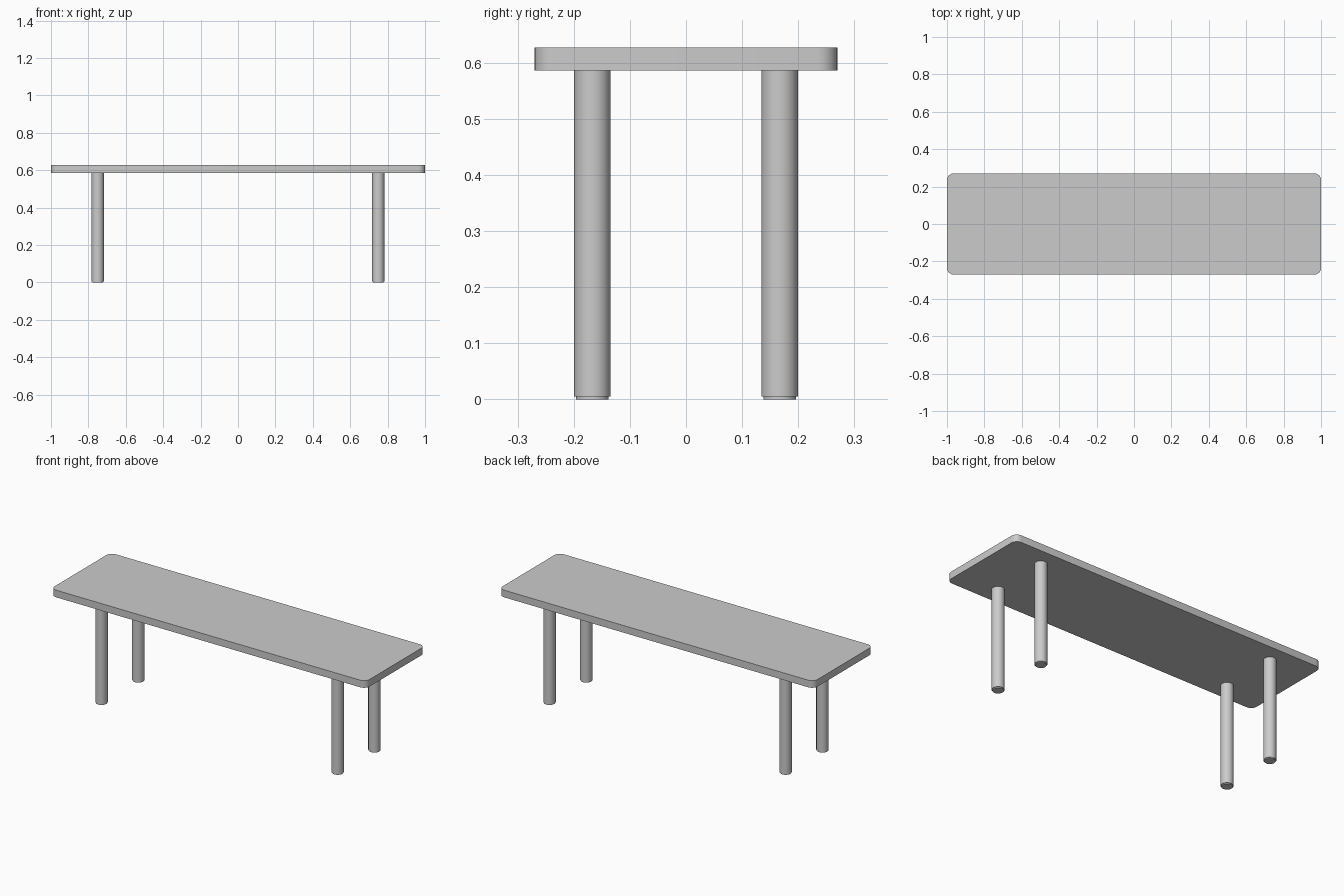
import bpy, math

cube = bpy.data.objects.get("Cube")
if cube:
    bpy.data.objects.remove(cube, do_unlink=True)

# Single flat grey
grey = bpy.data.materials.new("plain_grey")
grey.use_nodes = True
colour = (0.6, 0.6, 0.6, 1)
grey.diffuse_color = colour
grey.node_tree.nodes["Principled BSDF"].inputs["Base Color"].default_value = colour

TOP_Z, UNDER_Z = 0.627, 0.586
LEG_X, LEG_Y = 0.75, 0.167


def extrude_profile(name, rings, location=(0, 0, 0)):
    """Skin a stack of equal-length rings and cap both ends."""
    n = len(rings[0])
    verts = [v for ring in rings for v in ring]
    faces = [list(reversed(range(n))), list(range(len(verts) - n, len(verts)))]
    for k in range(len(rings) - 1):
        for i in range(n):
            j = (i + 1) % n
            faces.append([k * n + i, k * n + j, (k + 1) * n + j, (k + 1) * n + i])
    mesh = bpy.data.meshes.new(name)
    mesh.from_pydata(verts, [], faces)
    mesh.materials.append(grey)
    obj = bpy.data.objects.new(name, mesh)
    obj.location = location
    bpy.context.collection.objects.link(obj)
    bpy.ops.object.select_all(action="DESELECT")
    obj.select_set(True)
    bpy.context.view_layer.objects.active = obj
    bpy.ops.object.shade_smooth_by_angle(angle=math.radians(30))
    return obj


def circle(radius, z, sides=32):
    return [(radius * math.cos(math.tau * i / sides),
             radius * math.sin(math.tau * i / sides), z) for i in range(sides)]


def rounded_rectangle(half_x, half_y, radius, z, steps=6):
    ring = []
    for corner, (sx, sy) in enumerate([(1, 1), (-1, 1), (-1, -1), (1, -1)]):
        for s in range(steps + 1):
            a = math.pi / 2 * (corner + s / steps)
            ring.append((sx * (half_x - radius) + radius * math.cos(a),
                         sy * (half_y - radius) + radius * math.sin(a), z))
    return ring


# Table top with rounded corners
extrude_profile("table_top", [rounded_rectangle(1, 0.27, 0.035, z) for z in (UNDER_Z, TOP_Z)])

# Four round legs, each on a slightly narrower foot pad
for side, sx in (("left", 1), ("right", -1)):
    for end, sy in (("front", -1), ("back", 1)):
        place = (sx * LEG_X, sy * LEG_Y, 0)
        extrude_profile(f"{end}_{side}_leg", [circle(0.0325, z) for z in (0.005, UNDER_Z)], place)
        extrude_profile(f"{end}_{side}_foot", [circle(0.029, z) for z in (0, 0.005)], place)
